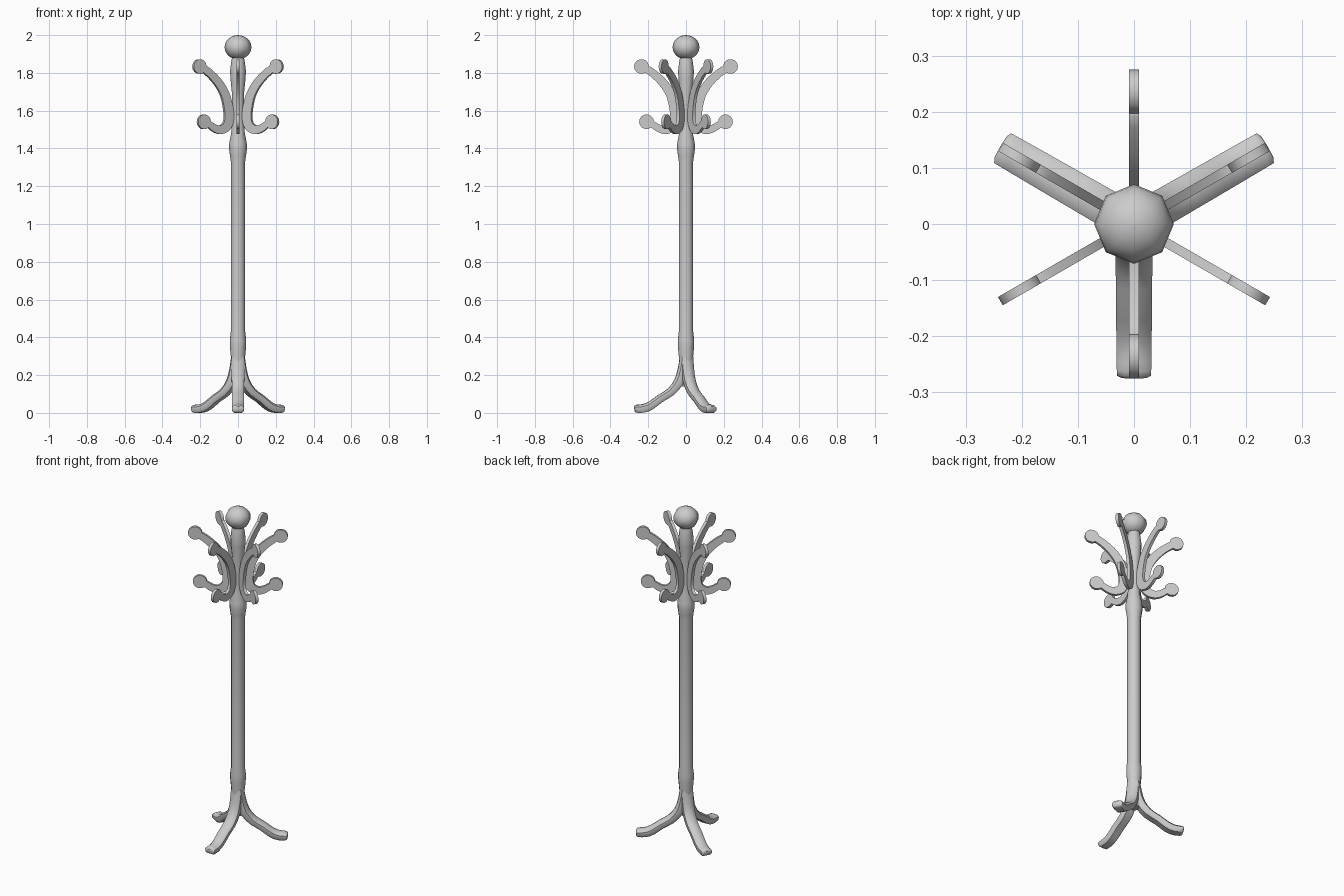
import bpy, bmesh, math
from mathutils import Vector

if "Cube" in bpy.data.objects:
    bpy.data.objects.remove(bpy.data.objects["Cube"])


def finish(bm, name, angle=40):
    bmesh.ops.recalc_face_normals(bm, faces=bm.faces)
    me = bpy.data.meshes.new(name)
    bm.to_mesh(me)
    bm.free()
    ob = bpy.data.objects.new(name, me)
    bpy.context.collection.objects.link(ob)
    bpy.ops.object.select_all(action='DESELECT')
    bpy.context.view_layer.objects.active = ob
    ob.select_set(True)
    bpy.ops.object.shade_smooth_by_angle(angle=math.radians(angle))
    return ob


def loft(bm, rings):
    loops = [[bm.verts.new(p) for p in r] for r in rings]
    n = len(loops[0])
    for a, b in zip(loops, loops[1:]):
        for i in range(n):
            bm.faces.new((a[i], a[(i + 1) % n], b[(i + 1) % n], b[i]))
    bm.faces.new(loops[0])
    bm.faces.new(loops[-1])


def lathe(name, profile, n):
    bm = bmesh.new()
    loft(bm, [[(r * math.cos(2 * math.pi * i / n), r * math.sin(2 * math.pi * i / n), z)
               for i in range(n)] for r, z in profile])
    return finish(bm, name, 50)


def smooth_path(pts, sub):
    # Catmull-Rom through points of any dimension
    p = [Vector(q) for q in pts]
    p = [2 * p[0] - p[1]] + p + [2 * p[-1] - p[-2]]
    out = []
    for i in range(1, len(p) - 2):
        a, b, c, d = p[i - 1:i + 3]
        for k in range(sub):
            t = k / sub
            out.append(0.5 * (2 * b + (c - a) * t + (2 * a - 5 * b + 4 * c - d) * t * t
                              + (3 * b - a - 3 * c + d) * t ** 3))
    return out + [p[-2]]


def normals(path):
    res = []
    for i in range(len(path)):
        t = path[min(i + 1, len(path) - 1)] - path[max(i - 1, 0)]
        res.append(Vector((-t[1], t[0])).normalized())
    return res


# Central pole with swellings
lathe("pole", [(.030, .14), (.036, .22), (.037, .29), (.043, .35), (.043, .39), (.038, .43),
               (.038, 1.33), (.042, 1.36), (.048, 1.40), (.046, 1.43), (.036, 1.48),
               (.033, 1.54), (.033, 1.70), (.040, 1.77), (.042, 1.81), (.036, 1.86),
               (.030, 1.89)], 12)

# Ball finial
lathe("ball_finial", [(max(.071 * math.sin(math.pi * k / 12), .0005),
                       1.936 - .064 * math.cos(math.pi * k / 12)) for k in range(13)], 8)

# Flat double hooks: radius, height, half width
HOOK = [(.236, 1.834, .020), (.185, 1.806, .021), (.125, 1.752, .023), (.083, 1.690, .025),
        (.062, 1.620, .027), (.057, 1.560, .027), (.072, 1.517, .026), (.108, 1.499, .023),
        (.145, 1.507, .020), (.175, 1.526, .018), (.209, 1.541, .018)]


def hook(name, ang):
    path = smooth_path(HOOK, 3)
    nrm = normals(path)
    head = .039
    c0, c1 = path[0].to_2d(), path[-1].to_2d()
    mid = [(p, q) for p, q in zip(path, nrm)
           if (p.to_2d() - c0).length > head * .9 and (p.to_2d() - c1).length > head * .9]
    left = [p.to_2d() + q * p[2] for p, q in mid]
    right = [p.to_2d() - q * p[2] for p, q in mid]

    def arc(c, a, b):
        # long way round the head from near a to near b
        a0 = math.atan2(*(a - c).yx)
        sweep = (math.atan2(*(b - c).yx) - a0) % (2 * math.pi)
        if sweep < math.pi:
            sweep -= 2 * math.pi
        return [c + head * Vector((math.cos(a0 + sweep * k / 12), math.sin(a0 + sweep * k / 12)))
                for k in range(13)]

    outline = left + arc(c1, left[-1], right[-1]) + right[::-1] + arc(c0, right[0], left[0])
    d = Vector((math.cos(ang), math.sin(ang), 0))
    s = Vector((-d.y, d.x, 0)) * .0085
    bm = bmesh.new()
    loft(bm, [[d * p.x + Vector((0, 0, p.y)) + s * k for p in outline] for k in (-1, 1)])
    finish(bm, name)


for i in range(6):
    hook(f"hook_{i + 1}", math.radians(30 + 60 * i))

# Splayed legs: radius, height, half thickness
LEG = [(.008, .30, .024), (.018, .23, .026), (.038, .165, .026), (.080, .112, .023),
       (.135, .077, .022), (.185, .040, .023), (.225, .024, .023), (.262, .022, .021),
       (.274, .021, .013)]


def leg(name, ang):
    path = smooth_path(LEG, 2)
    nrm = normals(path)
    d = Vector((math.cos(ang), math.sin(ang), 0))
    s = Vector((-d.y, d.x, 0))
    section = [(1, -.5), (1, .4), (.6, .9), (0, 1), (-.6, .9), (-1, .4), (-1, -.5), (-.7, -1), (.7, -1)]
    rings = []
    for i, (p, q) in enumerate(zip(path, nrm)):
        w = .034 - .004 * i / len(path)
        if i == len(path) - 1:
            w = .022
        ring = []
        for u, v in section:
            o = p.to_2d() + q * p[2] * v
            ring.append(d * o.x + s * w * u + Vector((0, 0, max(o.y, 0))))
        rings.append(ring)
    bm = bmesh.new()
    loft(bm, rings)
    finish(bm, name, 45)


for i, a in enumerate((30, 150, 270)):
    leg(f"leg_{i + 1}", math.radians(a))
